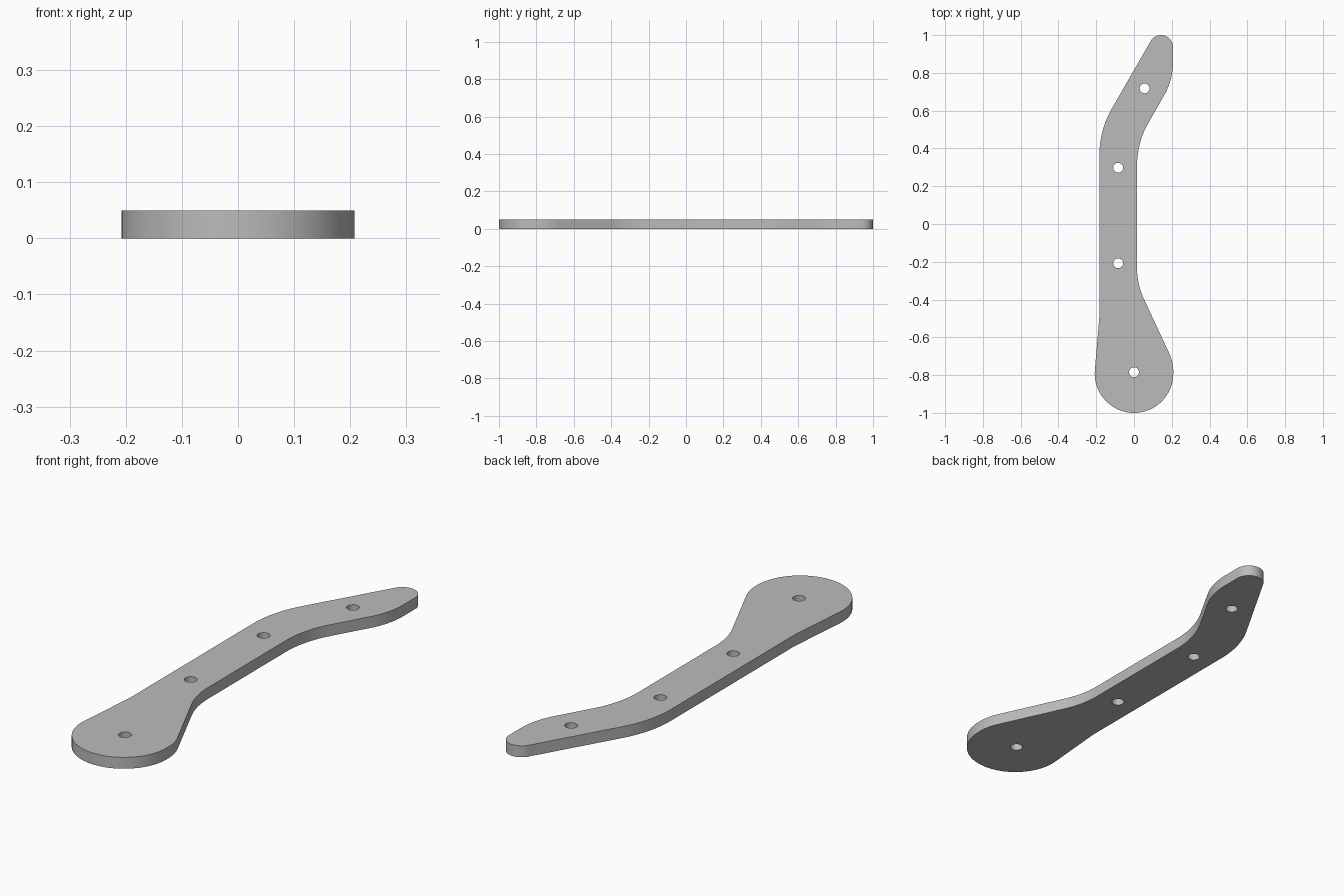
import bpy
import bmesh
from math import atan2, cos, pi, radians, sin
from mathutils import Vector

cube = bpy.data.objects.get("Cube")
if cube:
    bpy.data.objects.remove(cube, do_unlink=True)

THICKNESS = 0.05
HOLE_RADIUS = 0.026


def arc(cx, cy, radius, start, end, steps):
    """Points along an arc, angles in degrees."""
    angles = [radians(start + (end - start) * i / steps) for i in range(steps + 1)]
    return [Vector((cx + radius * cos(a), cy + radius * sin(a), 0)) for a in angles]


def fillet(before, corner, after, length, steps=10):
    """Round a corner with a circular arc whose tangents have the given length."""
    c = Vector((*corner, 0))
    u = (Vector((*before, 0)) - c).normalized()
    v = (Vector((*after, 0)) - c).normalized()
    half = u.angle(v) / 2
    centre = c + (u + v).normalized() * (length / cos(half))
    p, q = c + u * length - centre, c + v * length - centre
    start = atan2(p.y, p.x)
    sweep = (atan2(q.y, q.x) - start + pi) % (2 * pi) - pi
    return [centre + p.length * Vector((cos(start + sweep * i / steps),
                                        sin(start + sweep * i / steps), 0))
            for i in range(steps + 1)]


# Corners of the bent arm before rounding
foot_right, waist_right = (0.208, -0.731), (0.016, -0.318)
bend_right, shoulder_right = (0.016, 0.429), (0.206, 0.763)
tip_right, tip_left = (0.206, 0.93), (0.088, 0.968)
bend_left, waist_left = (-0.183, 0.497), (-0.183, -0.49)

# Outline, anticlockwise from the broad round foot
outline = arc(0, -0.792, 0.208, 175, 360, 40)
outline += fillet((0.208, -0.79), foot_right, waist_right, 0.05)
outline += fillet(foot_right, waist_right, bend_right, 0.085)
outline += fillet(waist_right, bend_right, shoulder_right, 0.12)
outline += fillet(bend_right, shoulder_right, tip_right, 0.09)
outline += arc(0.143, 0.937, 0.063, 0, 150, 24)
outline += fillet(tip_left, bend_left, waist_left, 0.13)
outline.append(Vector((*waist_left, 0)))

# Four drilled holes along the arm
holes = [arc(x, y, HOLE_RADIUS, 0, 360, 32)[:-1] for x, y in
         ((0, -0.785), (-0.084, -0.208), (-0.084, 0.298), (0.056, 0.718))]

# Fill the profile and thicken it
bm = bmesh.new()
for loop in [outline] + holes:
    verts = [bm.verts.new(p) for p in loop]
    for i, v in enumerate(verts):
        bm.edges.new((v, verts[i - 1]))
bmesh.ops.triangle_fill(bm, use_beauty=True, edges=bm.edges[:], normal=(0, 0, 1))
result = bmesh.ops.extrude_face_region(bm, geom=bm.faces[:])
top = [g for g in result["geom"] if isinstance(g, bmesh.types.BMVert)]
bmesh.ops.translate(bm, verts=top, vec=(0, 0, THICKNESS))
bmesh.ops.recalc_face_normals(bm, faces=bm.faces[:])

mesh = bpy.data.meshes.new("bent_plate")
bm.to_mesh(mesh)
bm.free()
plate = bpy.data.objects.new("bent_plate", mesh)
bpy.context.collection.objects.link(plate)

# Plain grey metal
grey = bpy.data.materials.new("plain_grey")
grey.use_nodes = True
colour = (0.5, 0.5, 0.5, 1)
grey.diffuse_color = colour
grey.node_tree.nodes["Principled BSDF"].inputs["Base Color"].default_value = colour
mesh.materials.append(grey)

# Smooth walls with crisp rims
bpy.ops.object.select_all(action="DESELECT")
plate.select_set(True)
bpy.context.view_layer.objects.active = plate
bpy.ops.object.shade_smooth_by_angle(angle=radians(30))
